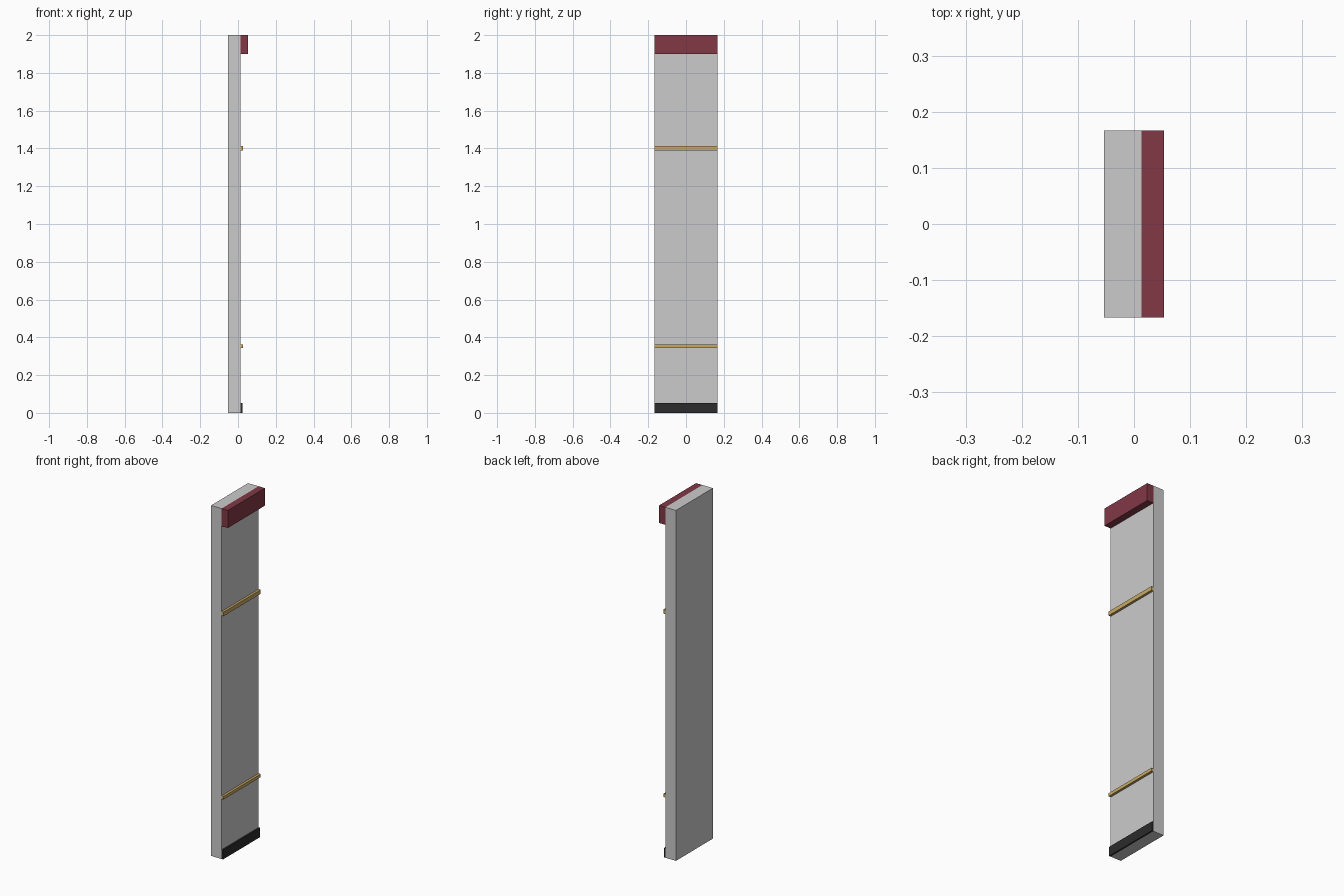
import bpy

if "Cube" in bpy.data.objects:
    bpy.data.objects.remove(bpy.data.objects["Cube"])


def material(name, rgb):
    mat = bpy.data.materials.new(name)
    mat.diffuse_color = (*rgb, 1.0)
    mat.use_nodes = True
    mat.node_tree.nodes["Principled BSDF"].inputs["Base Color"].default_value = mat.diffuse_color
    return mat


def box(name, x, z, mat, depth=0.3333):
    """Box spanning x and z ranges, centred on y."""
    bpy.ops.mesh.primitive_cube_add(
        size=1, location=((x[0] + x[1]) / 2, 0, (z[0] + z[1]) / 2))
    ob = bpy.context.object
    ob.name = name
    ob.scale = (x[1] - x[0], depth, z[1] - z[0])
    bpy.ops.object.transform_apply(location=False, rotation=False, scale=True)
    ob.data.materials.append(mat)
    return ob


plaster = material("pale_grey_plaster", (0.6, 0.6, 0.6))
maroon = material("maroon_paint", (0.22, 0.04, 0.06))
brass = material("brass", (0.58, 0.40, 0.13))
black = material("black_skirting", (0.025, 0.025, 0.025))

FACE = 0.0133  # wall surface carrying the trim

# Wall slab
box("wall_panel", (-0.0533, FACE), (0, 2), plaster)
# Cornice along the top
box("cornice", (FACE, 0.0533), (1.9, 2), maroon)
# Horizontal trim rails
box("upper_rail", (FACE, 0.0267), (1.39, 1.4133), brass)
box("lower_rail", (FACE, 0.0267), (0.3435, 0.3615), brass)
# Skirting at the floor
box("skirting", (FACE, 0.0225), (0, 0.0533), black)
